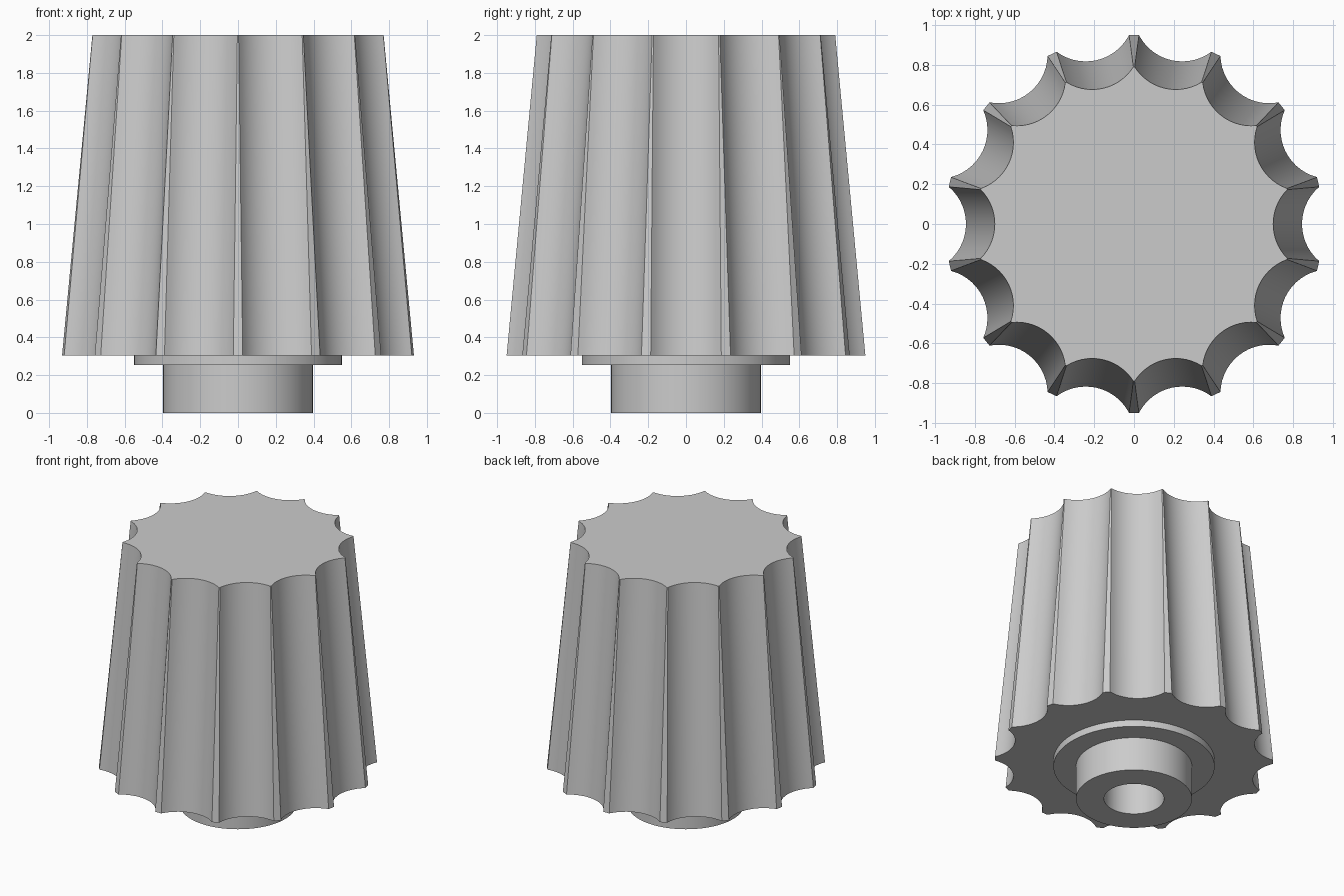
import bpy
import bmesh
from math import acos, atan2, cos, sin, pi, radians

FLUTES = 14
ARC_STEPS = 14
FLUTE_R = 0.245
GRIP_LOW, GRIP_TOP = 0.304, 2.0

cube = bpy.data.objects.get("Cube")
if cube:
    bpy.data.objects.remove(cube, do_unlink=True)

grey = bpy.data.materials.new("light_grey_plastic")
grey.use_nodes = True
COLOUR = (0.6, 0.6, 0.6, 1.0)
grey.diffuse_color = COLOUR
grey.node_tree.nodes["Principled BSDF"].inputs["Base Color"].default_value = COLOUR


def fluted_ring(z):
    """Outline of the tapered grip at one height: scooped arcs between thin ridges."""
    f = (z - GRIP_LOW) / (GRIP_TOP - GRIP_LOW)
    outer = 0.95 + f * (0.79 - 0.95)
    centre = 1.09 + f * (0.945 - 1.09)
    half = acos((outer**2 + centre**2 - FLUTE_R**2) / (2 * outer * centre))
    phi = atan2(outer * sin(half), centre - outer * cos(half))
    ring = []
    for k in range(FLUTES):
        turn = 2 * pi * k / FLUTES
        for i in range(ARC_STEPS + 1):
            t = phi * (2 * i / ARC_STEPS - 1)
            x, y = centre - FLUTE_R * cos(t), FLUTE_R * sin(t)
            ring.append((x * cos(turn) - y * sin(turn), x * sin(turn) + y * cos(turn), z))
    return ring


def round_ring(radius, z):
    """Circle whose points line up with those of the fluted outline."""
    angles = [atan2(y, x) for x, y, _ in fluted_ring(GRIP_LOW)]
    return [(radius * cos(a), radius * sin(a), z) for a in angles]


def loft(name, rings, cap_first=False, cap_last=False):
    """Skin a list of matching rings into a smooth-shaded object."""
    bm = bmesh.new()
    loops = [[bm.verts.new(p) for p in ring] for ring in rings]
    for a, b in zip(loops, loops[1:]):
        n = len(a)
        for i in range(n):
            j = (i + 1) % n
            bm.faces.new((a[i], b[i], b[j], a[j]))
    if cap_first:
        bm.faces.new(loops[0])
    if cap_last:
        bm.faces.new(loops[-1][::-1])
    mesh = bpy.data.meshes.new(name)
    bm.to_mesh(mesh)
    bm.free()
    mesh.materials.append(grey)
    obj = bpy.data.objects.new(name, mesh)
    bpy.context.collection.objects.link(obj)
    bpy.ops.object.select_all(action="DESELECT")
    obj.select_set(True)
    bpy.context.view_layer.objects.active = obj
    bpy.ops.object.shade_smooth_by_angle(angle=radians(25))
    return obj


# Tapered grip with a flat top; its underside runs in to the collar
LEVELS = 6
grip = [fluted_ring(GRIP_TOP + (GRIP_LOW - GRIP_TOP) * i / LEVELS) for i in range(LEVELS + 1)]
loft("fluted_grip", grip + [round_ring(0.55, GRIP_LOW)], cap_first=True)

# Collar, stem and blind shaft hole as one turned profile (radius, height)
profile = [(0.55, GRIP_LOW), (0.55, 0.254), (0.396, 0.254), (0.396, 0),
           (0.205, 0), (0.205, 0.8)]
loft("collar_and_stem", [round_ring(r, z) for r, z in profile], cap_last=True)
